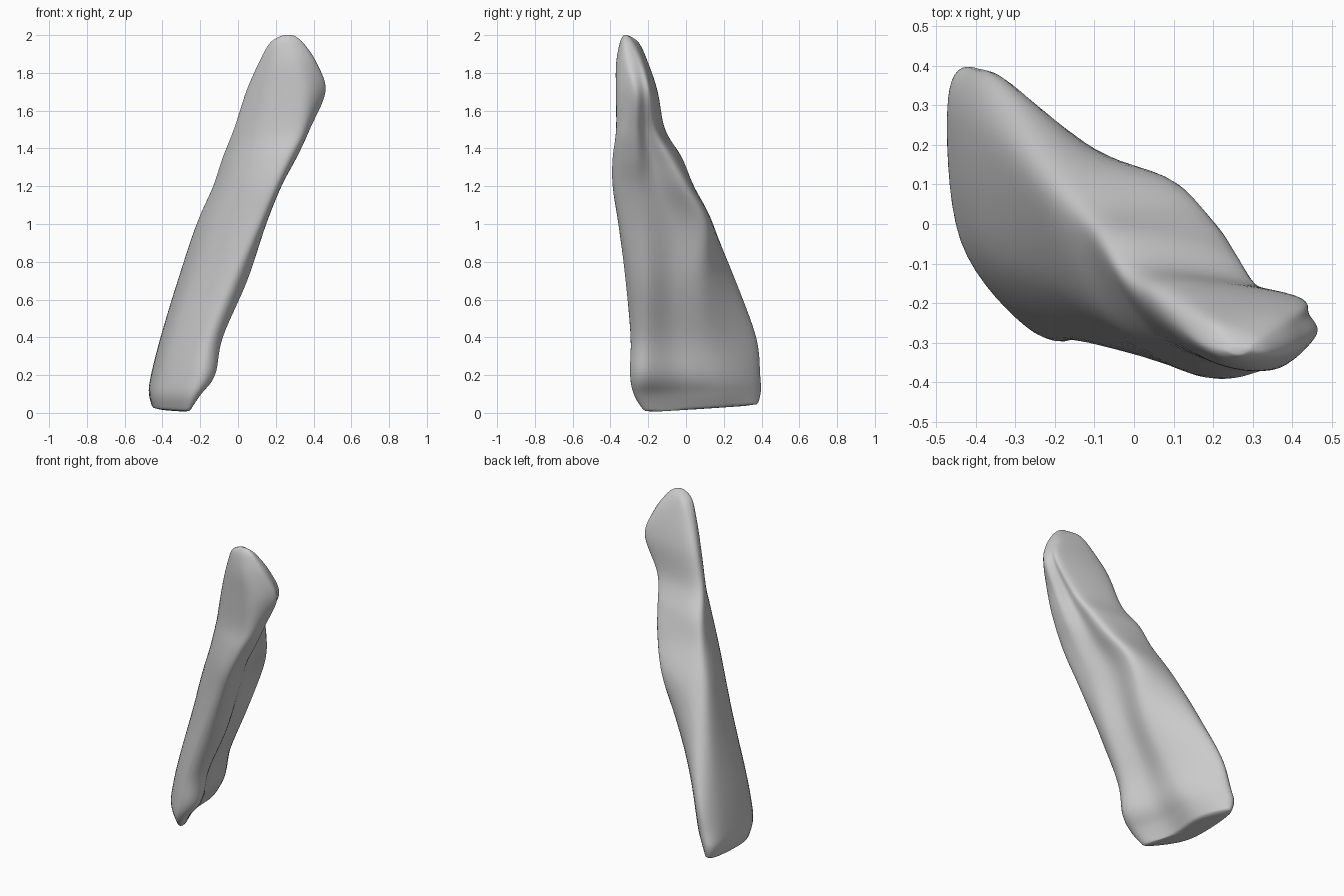
import bpy
import bmesh
from mathutils import Vector

default_cube = bpy.data.objects.get("Cube")
if default_cube:
    bpy.data.objects.remove(default_cube, do_unlink=True)

UNIT = 0.01
RING_STEPS = 8      # points between two ridges of a section
HEIGHT_STEPS = 8    # rings between two sections

# Height, then the five ridges running up the shard (hundredths):
# left edge, front edge, right edge, back bulge, back corner
SECTIONS = [
    (1.5, (-45, 32), (-29, -20), (-26, -18), (-32, 20), (-40, 37)),
    (10, (-47, 32), (-27, -26), (-20, -23), (-27, 20), (-40, 39)),
    (20, (-46, 29), (-22, -29), (-12, -23), (-22, 18), (-38, 39)),
    (40, (-41, 25), (-17, -29), (-8, -22), (-15, 13), (-33, 37)),
    (70, (-32, 18), (-4, -32), (5, -22), (-1, 10), (-22, 26)),
    (100, (-22, 6), (10, -36), (15, -24), (10, 11), (-14, 14)),
    (120, (-13, -3), (19, -39), (23, -27), (20, 1), (-7, 4)),
    (135, (-8, -8), (26, -39), (31, -27), (25, -7), (-2, -2)),
    (150, (-2, -16), (33, -37), (38, -27), (30, -15), (4, -11)),
    (170, (5, -22), (35, -37), (46, -28), (40, -18), (9, -15)),
    (185, (11, -26), (31, -37), (41, -32), (36, -22), (15, -20)),
    (196, (17, -30), (28, -35), (34, -33), (30, -27), (20, -25)),
    (200, (24, -32), (27, -33), (29, -32), (28, -31), (25, -31)),
]


def spline(a, b, c, d, t):
    """Smooth point between b and c."""
    return 0.5 * (2 * b + (c - a) * t + (2 * a - 5 * b + 4 * c - d) * t ** 2
                  + (3 * b - a - 3 * c + d) * t ** 3)


def section_points(section):
    """Ridges of one section with a bulged front face and a hollow right face."""
    z = section[0] * UNIT
    left, front, right, back, corner = (
        Vector((x * UNIT, y * UNIT, z)) for x, y in section[1:])
    width = (front - left).length
    front_face = (left + front) / 2 + Vector((-1, -1, 0)) * width * 0.115
    # The right face is hollow below the tip and rounded at the tip
    depth = min(0.025, 0.1 * (1.6 - z)) * min(1, width * 4)
    hollow = (right + back) / 2 - Vector((depth, depth / 2, 0))
    points = [left, front_face, front, right, hollow, back, corner]
    # The foot rises towards the back
    for p in points:
        p.z += 0.07 * p.y * max(0, 1 - z / 0.2)
    return points


def smooth_ring(points):
    n = len(points)
    return [spline(*(points[(i + k) % n] for k in (-1, 0, 1, 2)), s / RING_STEPS)
            for i in range(n) for s in range(RING_STEPS)]


# Loft: smooth every section, then smooth between the sections
keys = [smooth_ring(section_points(s)) for s in SECTIONS]
last = len(keys) - 1
rings = []
for i in range(last):
    around = [keys[min(max(i + k, 0), last)] for k in (-1, 0, 1, 2)]
    for s in range(HEIGHT_STEPS):
        rings.append([spline(*p, s / HEIGHT_STEPS) for p in zip(*around)])
rings.append(keys[last])

bm = bmesh.new()
rows = [[bm.verts.new(p) for p in ring] for ring in rings]
for low, high in zip(rows, rows[1:]):
    for j in range(len(low)):
        k = (j + 1) % len(low)
        bm.faces.new((low[j], low[k], high[k], high[j]))

# Close the foot and the tip
for row in (rows[0], rows[-1]):
    centre = sum((v.co for v in row), Vector()) / len(row)
    hub = bm.verts.new(centre)
    for j in range(len(row)):
        bm.faces.new((row[j], row[(j + 1) % len(row)], hub))

# Soften the rims
for _ in range(3):
    bmesh.ops.smooth_vert(bm, verts=bm.verts, factor=0.4,
                          use_axis_x=True, use_axis_y=True, use_axis_z=True)
bmesh.ops.recalc_face_normals(bm, faces=bm.faces)

mesh = bpy.data.meshes.new("stone_shard")
bm.to_mesh(mesh)
bm.free()
for face in mesh.polygons:
    face.use_smooth = True

# Plain grey stone
grey = bpy.data.materials.new("stone_grey")
grey.use_nodes = True
colour = (0.6, 0.6, 0.6, 1)
grey.diffuse_color = colour
grey.node_tree.nodes["Principled BSDF"].inputs["Base Color"].default_value = colour
mesh.materials.append(grey)

shard = bpy.data.objects.new("stone_shard", mesh)
bpy.context.scene.collection.objects.link(shard)
